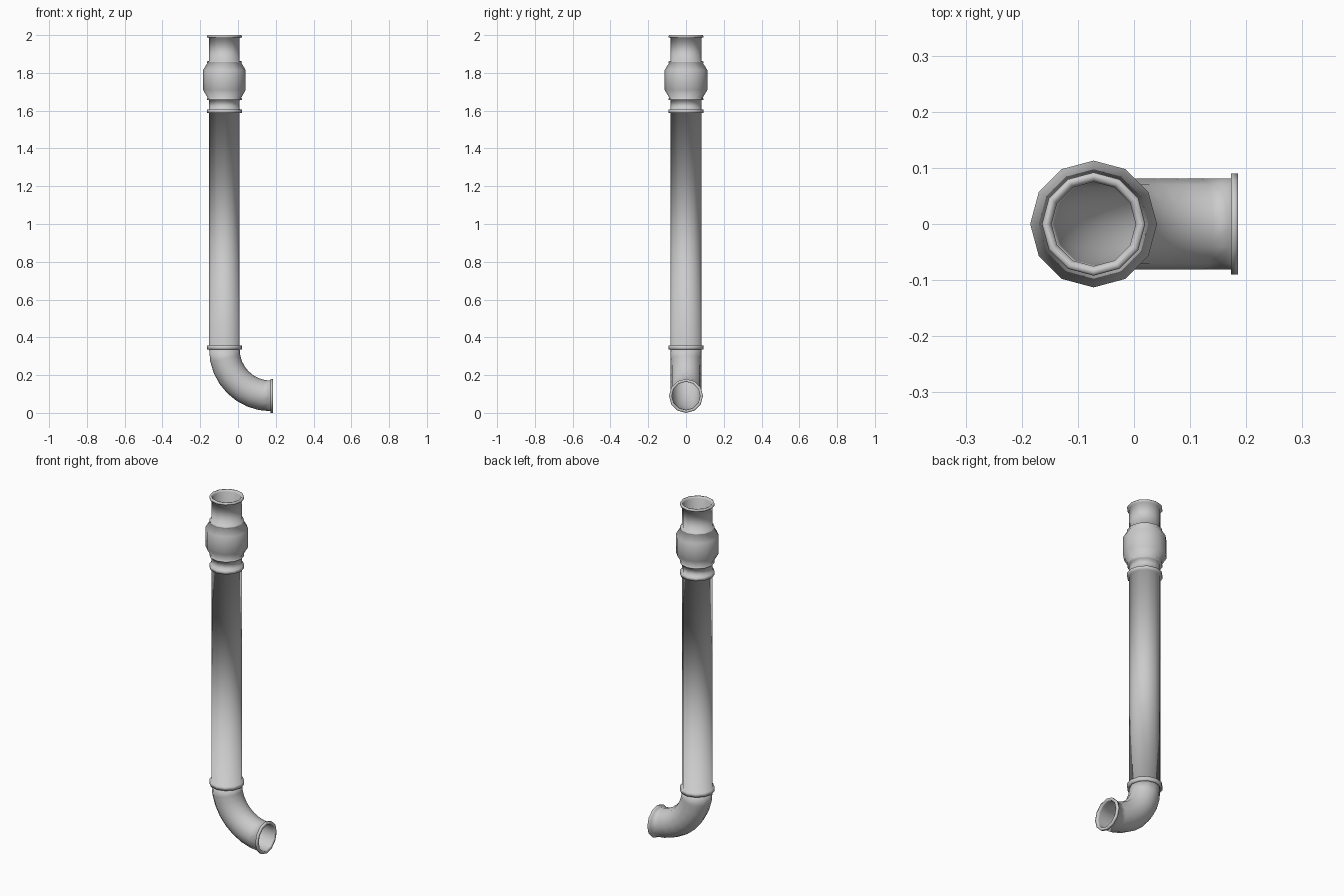
import bpy
import bmesh
from math import sin, cos, pi, tau

cube = bpy.data.objects.get("Cube")
if cube:
    bpy.data.objects.remove(cube, do_unlink=True)

SIDES = 12
AXIS_X = -0.072   # centre line of the upright pipe
BEND = 0.245      # radius of the elbow's centre line
JOINT_Z = 0.335   # height where the elbow meets the pipe
PIPE, COLLAR, BORE = 0.081, 0.092, 0.075

grey = bpy.data.materials.new("pipe grey")
grey.use_nodes = True
colour = (0.6, 0.6, 0.6, 1)
grey.diffuse_color = colour
grey.node_tree.nodes["Principled BSDF"].inputs["Base Color"].default_value = colour


def sweep(name, stations):
    """Join rings (bend angle, distance onward, radius) into a closed tube wall."""
    bm = bmesh.new()
    rings = []
    for t, along, r in stations:
        cx = AXIS_X + BEND * (1 - cos(t)) + along * sin(t)
        cz = JOINT_Z - BEND * sin(t) - along * cos(t)
        ring = []
        for i in range(SIDES):
            a = tau * i / SIDES
            u = r * cos(a)
            ring.append(bm.verts.new((cx + u * cos(t), r * sin(a), cz + u * sin(t))))
        rings.append(ring)
    for k, ring in enumerate(rings):
        following = rings[(k + 1) % len(rings)]
        for i in range(SIDES):
            j = (i + 1) % SIDES
            bm.faces.new((ring[i], ring[j], following[j], following[i]))
    bmesh.ops.recalc_face_normals(bm, faces=bm.faces)
    for face in bm.faces:
        face.smooth = True
    mesh = bpy.data.meshes.new(name)
    bm.to_mesh(mesh)
    bm.free()
    mesh.materials.append(grey)
    obj = bpy.data.objects.new(name, mesh)
    bpy.context.collection.objects.link(obj)
    return obj


# Upright pipe: collars, bulge and rolled mouth, then the bore (radius, height)
profile = [
    (BORE, JOINT_Z), (COLLAR, JOINT_Z), (COLLAR, 0.357), (PIPE, 0.357),
    (PIPE, 1.587), (COLLAR, 1.587), (COLLAR, 1.605), (PIPE, 1.608),
    (PIPE, 1.655), (COLLAR, 1.657), (COLLAR, 1.664), (0.088, 1.667),
    (0.113, 1.71), (0.113, 1.815), (0.09, 1.852),
    (COLLAR, 1.854), (COLLAR, 1.861), (PIPE, 1.863),
    (PIPE, 1.985), (COLLAR, 1.988), (COLLAR, 1.995), (0.089, 2.0),
    (0.081, 2.0), (BORE, 1.99),
]
sweep("upright_pipe", [(0, JOINT_Z - z, r) for r, z in profile])

# Elbow: outer wall, outlet flange, inner wall
STEPS = 8
angles = [pi / 2 * i / STEPS for i in range(STEPS + 1)]
outer = [(t, 0, PIPE) for t in angles]
flange = [(pi / 2, 0, 0.09), (pi / 2, 0.012, 0.09), (pi / 2, 0.012, BORE)]
inner = [(t, 0, BORE) for t in reversed(angles)]
sweep("outlet_elbow", outer + flange + inner)
